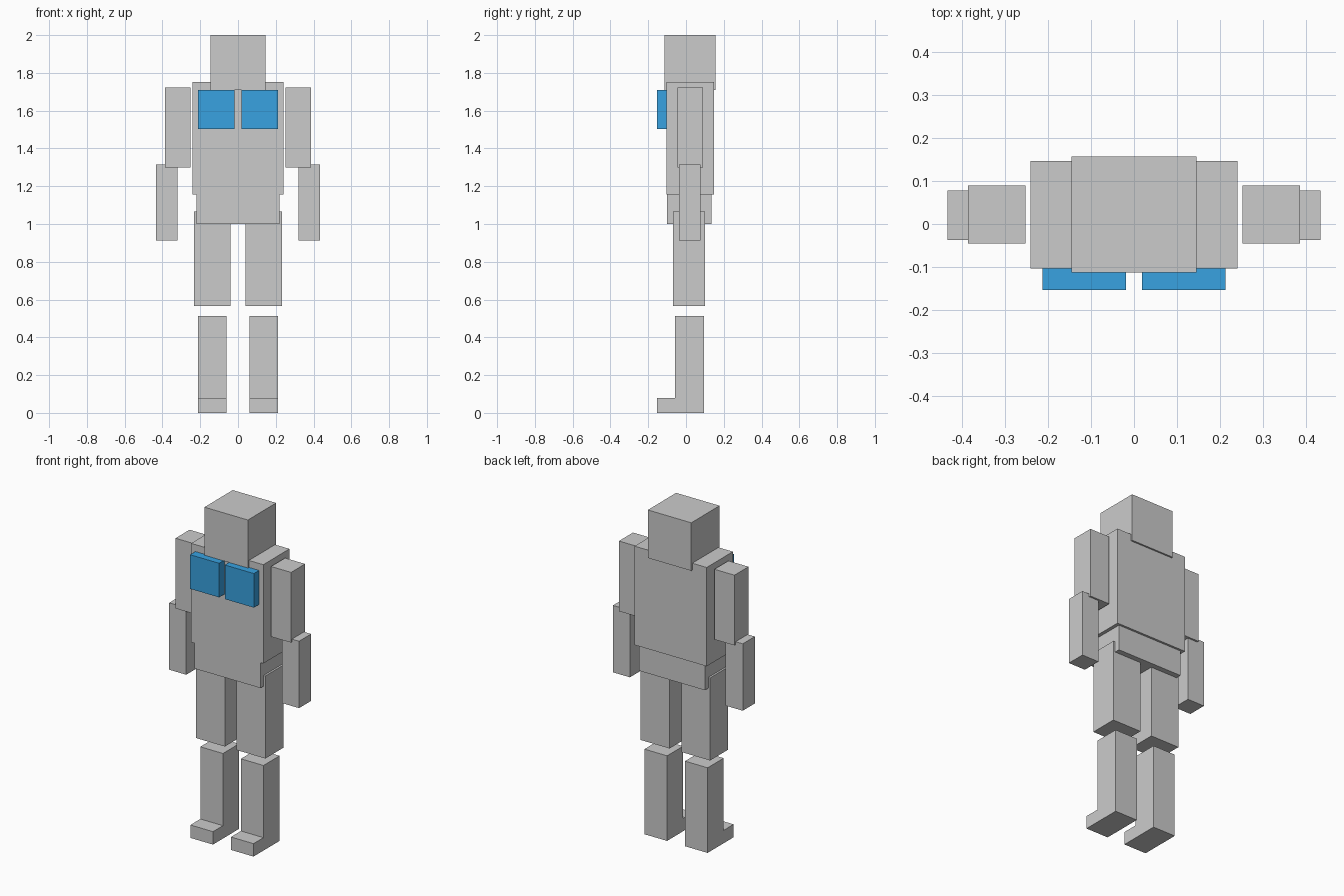
import bpy, bmesh

if "Cube" in bpy.data.objects:
    bpy.data.objects.remove(bpy.data.objects["Cube"])

BLUE = bpy.data.materials.new("blue")
BLUE.diffuse_color = (0.04, 0.36, 0.75, 1)
BLUE.use_nodes = True
BLUE.node_tree.nodes["Principled BSDF"].inputs["Base Color"].default_value = BLUE.diffuse_color


def prism(name, profile, x0, x1, material=None):
    """Extrude a (y, z) profile from x0 to x1."""
    bm = bmesh.new()
    face = bm.faces.new([bm.verts.new((x0, y, z)) for y, z in profile])
    new = bmesh.ops.extrude_face_region(bm, geom=[face])["geom"]
    verts = [v for v in new if isinstance(v, bmesh.types.BMVert)]
    bmesh.ops.translate(bm, vec=(x1 - x0, 0, 0), verts=verts)
    bmesh.ops.recalc_face_normals(bm, faces=bm.faces)
    mesh = bpy.data.meshes.new(name)
    bm.to_mesh(mesh)
    bm.free()
    if material:
        mesh.materials.append(material)
    obj = bpy.data.objects.new(name, mesh)
    bpy.context.collection.objects.link(obj)
    return obj


def rect(y0, y1, z0, z1):
    return [(y0, z0), (y1, z0), (y1, z1), (y0, z1)]


def pair(name, profile, x0, x1, material=None):
    """Same part on both sides of the body."""
    prism("left_" + name, profile, x0, x1, material)
    prism("right_" + name, profile, -x1, -x0, material)


# Head and trunk
prism("head", rect(-0.113, 0.157, 1.71, 2.0), -0.145, 0.145)
prism("torso", rect(-0.103, 0.147, 1.155, 1.752), -0.241, 0.241)
prism("waist", rect(-0.10, 0.134, 1.0, 1.155), -0.22, 0.22)

# Blue chest plates
pair("chest_plate", rect(-0.153, -0.103, 1.504, 1.71), 0.019, 0.213, BLUE)

# Arms
pair("upper_arm", rect(-0.045, 0.089, 1.298, 1.722), 0.252, 0.386)
pair("forearm", rect(-0.037, 0.078, 0.912, 1.316), 0.32, 0.434)

# Legs, the lower leg and foot sharing one L-shaped profile
pair("thigh", rect(-0.07, 0.101, 0.566, 1.065), 0.039, 0.232)
pair("lower_leg", [(-0.153, 0), (0.095, 0), (0.095, 0.514), (-0.058, 0.514),
                   (-0.058, 0.078), (-0.153, 0.078)], 0.06, 0.211)
